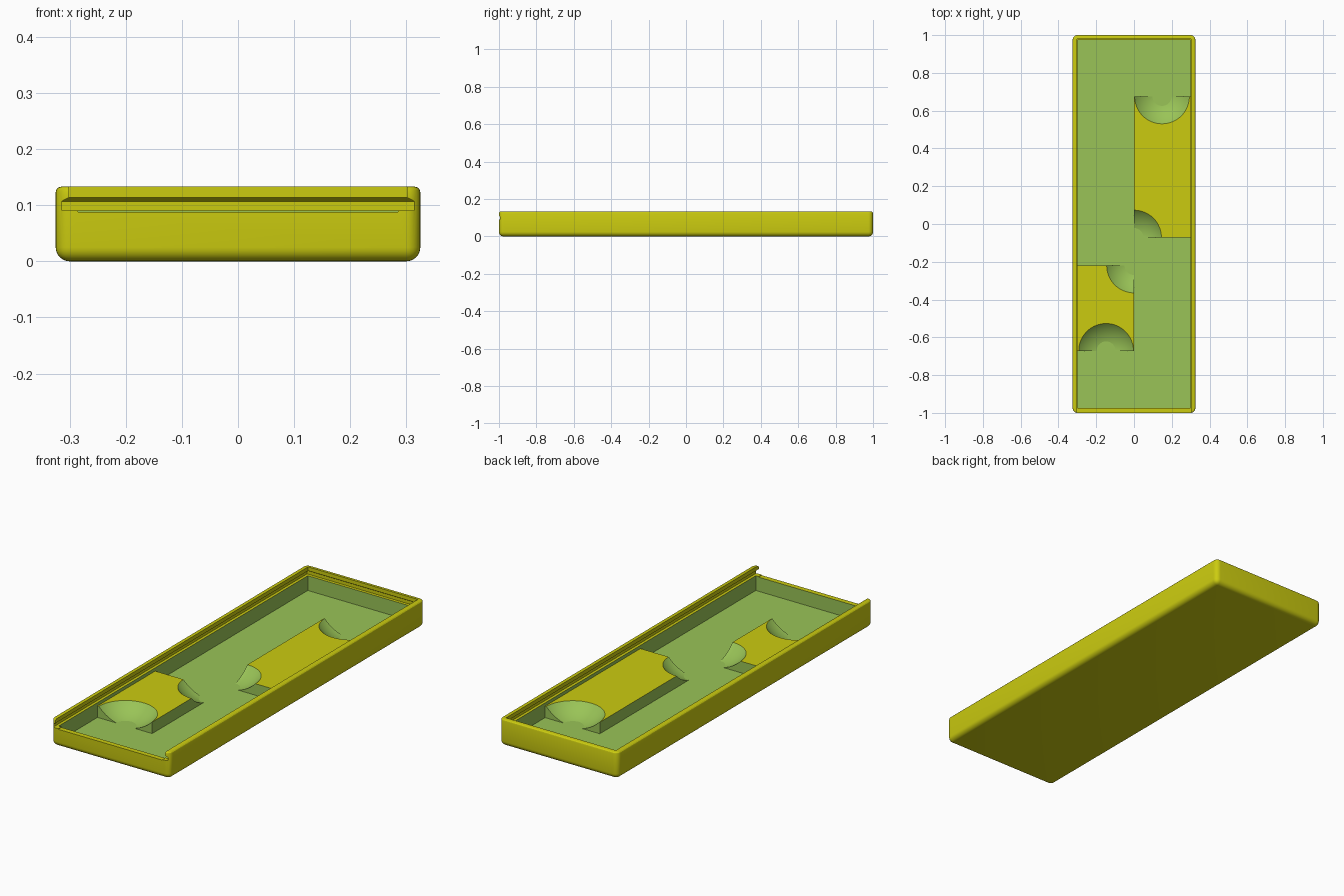
import bpy, bmesh

if "Cube" in bpy.data.objects:
    bpy.data.objects.remove(bpy.data.objects["Cube"])

FLOOR, TOP, SLOT, HEIGHT = 0.018, 0.075, 0.091, 0.133


def material(name, rgb):
    m = bpy.data.materials.new(name)
    m.diffuse_color = (*rgb, 1)
    m.use_nodes = True
    m.node_tree.nodes["Principled BSDF"].inputs["Base Color"].default_value = m.diffuse_color
    return m


YELLOW = material("yellow", (0.60, 0.60, 0.005))
GREEN = material("green", (0.32, 0.55, 0.095))


def finish(name, bm):
    bmesh.ops.recalc_face_normals(bm, faces=bm.faces)
    me = bpy.data.meshes.new(name)
    bm.to_mesh(me)
    bm.free()
    ob = bpy.data.objects.new(name, me)
    bpy.context.collection.objects.link(ob)
    return ob


def stack(name, layers):
    """Solid made of stacked rectangles (z, x0, x1, y0, y1)."""
    bm = bmesh.new()
    rings = [[bm.verts.new(p) for p in ((a, c, z), (b, c, z), (b, d, z), (a, d, z))]
             for z, a, b, c, d in layers]
    for lo, hi in zip(rings, rings[1:]):
        for i in range(4):
            j = (i + 1) % 4
            bm.faces.new((lo[i], lo[j], hi[j], hi[i]))
    bm.faces.new(rings[0][::-1])
    bm.faces.new(rings[-1])
    return finish(name, bm)


def box(name, x0, x1, y0, y1, z0, z1):
    return stack(name, [(z0, x0, x1, y0, y1), (z1, x0, x1, y0, y1)])


def activate(ob):
    bpy.ops.object.select_all(action='DESELECT')
    ob.select_set(True)
    bpy.context.view_layer.objects.active = ob


def cut(ob, cutter):
    mod = ob.modifiers.new("cut", 'BOOLEAN')
    mod.operation, mod.solver, mod.object = 'DIFFERENCE', 'EXACT', cutter
    activate(ob)
    bpy.ops.object.modifier_apply(modifier=mod.name)
    bpy.data.objects.remove(cutter)


def paint(ob, is_green):
    ob.data.materials.clear()
    ob.data.materials.append(YELLOW)
    ob.data.materials.append(GREEN)
    for p in ob.data.polygons:
        p.material_index = int(is_green(p))
    activate(ob)
    bpy.ops.object.shade_smooth_by_angle(angle=0.5)


# tray: box with rounded corners, bottom and rim
bm = bmesh.new()
bmesh.ops.create_cube(bm, size=1)
for v in bm.verts:
    v.co = (v.co.x * 0.65, v.co.y * 2, (v.co.z + 0.5) * HEIGHT)
on_top = lambda e: all(v.co.z > HEIGHT - 1e-5 for v in e.verts)
bmesh.ops.bevel(bm, geom=[e for e in bm.edges if not on_top(e)], offset=0.025,
                segments=6, profile=0.5, affect='EDGES')
rim = [e for e in bm.edges if on_top(e)]
bmesh.ops.bevel(bm, geom=rim, offset=0.01, segments=3, profile=0.5, affect='EDGES')
tray = finish("tray", bm)

# lid slot, undercut and open at the front
cut(tray, stack("slot_cutter", [(z, -x, x, -1.1, y) for z, x, y in (
    (SLOT, 0.314, 0.99), (0.107, 0.314, 0.99), (0.114, 0.301, 0.979), (0.2, 0.301, 0.979))]))
# compartment
cut(tray, box("cavity_cutter", -0.3, 0.3, -0.975, 0.975, FLOOR, 0.1))
# shallow finger notch in the front wall
cut(tray, box("notch_cutter", -0.285, 0.285, -1.1, -0.9, 0.088, 0.1))

paint(tray, lambda p: abs(p.center.x) < 0.3005 and abs(p.center.y) < 0.9755
      and 0.01 < p.center.z < SLOT - 0.001)

# raised blocks, each with two spherical dishes cut into its ends
DROP, RADIUS = 0.134, 0.1975
blocks = {
    "right_block": ((0, 0.303, -0.072, 0.675), ((0.148, 0.675), (0, -0.072))),
    "left_block": ((-0.303, 0, -0.672, -0.22), ((-0.148, -0.672), (0, -0.22))),
}
for name, (bounds, dishes) in blocks.items():
    block = box(name, *bounds, FLOOR - 0.003, TOP)
    for x, y in dishes:
        bm = bmesh.new()
        bmesh.ops.create_uvsphere(bm, u_segments=64, v_segments=48, radius=RADIUS)
        for v in bm.verts:
            v.co.x += x + 0.0003
            v.co.y += y + 0.0003
            v.co.z += TOP + DROP
        cut(block, finish("dish_cutter", bm))
    paint(block, lambda p: not (p.normal.z > 0.99 and p.center.z > TOP - 0.002))
